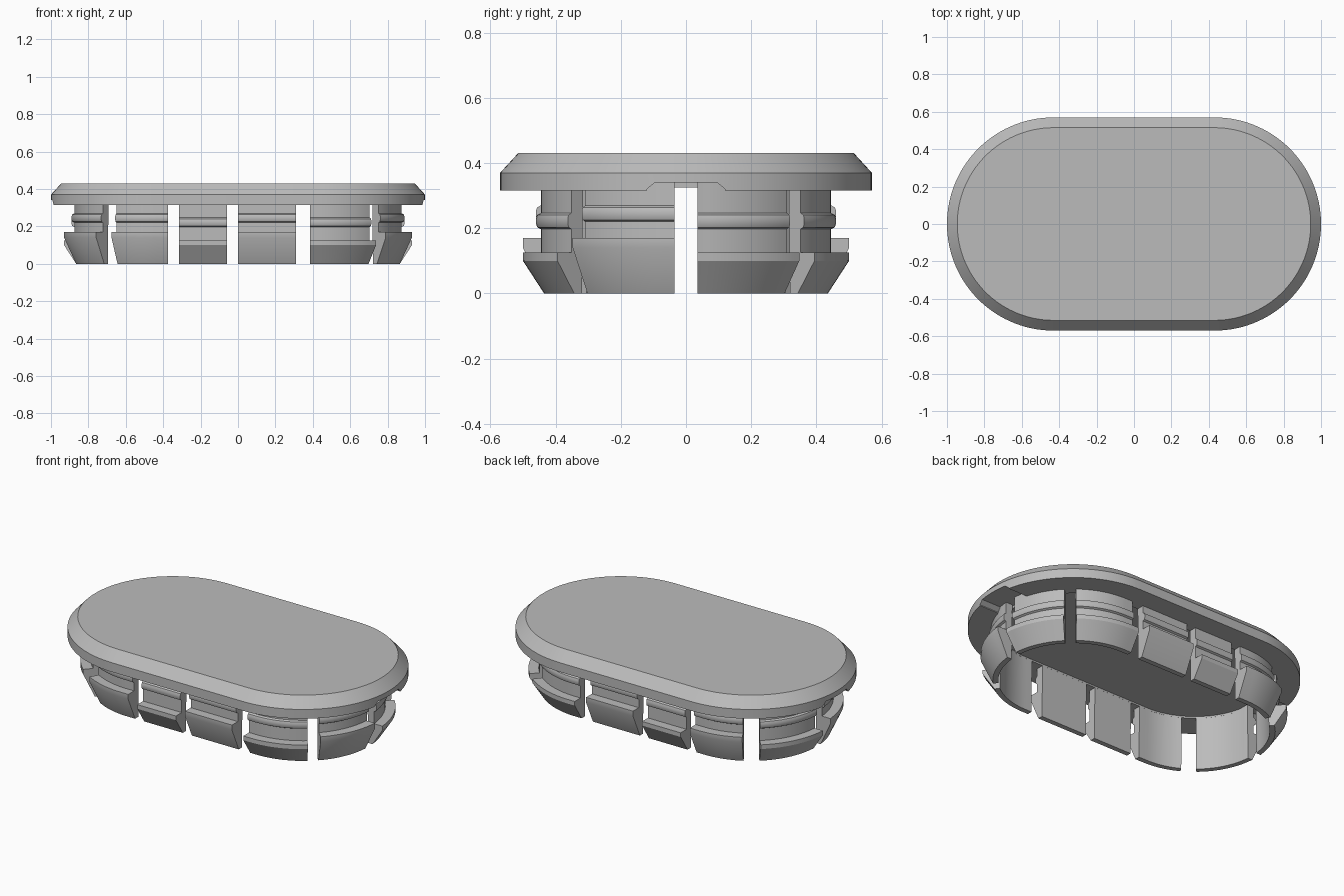
import bpy, bmesh
from math import radians, degrees, cos, sin, asin

cube = bpy.data.objects.get("Cube")
if cube:
    bpy.data.objects.remove(cube, do_unlink=True)

HALF = 0.43      # half length of the straight sides
SLOT = 0.035     # half width of the slots at the ends

grey = bpy.data.materials.new("plain_grey")
grey.use_nodes = True
colour = (0.5, 0.5, 0.5, 1)
grey.diffuse_color = colour
grey.node_tree.nodes["Principled BSDF"].inputs["Base Color"].default_value = colour


def finish(bm, name, smooth=True):
    bmesh.ops.recalc_face_normals(bm, faces=bm.faces)
    mesh = bpy.data.meshes.new(name)
    bm.to_mesh(mesh)
    bm.free()
    mesh.materials.append(grey)
    ob = bpy.data.objects.new(name, mesh)
    bpy.context.collection.objects.link(ob)
    return ob


def activate(ob):
    bpy.ops.object.select_all(action="DESELECT")
    ob.select_set(True)
    bpy.context.view_layer.objects.active = ob


def shade(ob):
    activate(ob)
    bpy.ops.object.shade_smooth_by_angle(angle=radians(25))


def arc(cx, start, end):
    """Stations (centre x, centre y, direction x, direction y) round one end."""
    n = max(2, round(abs(end - start) / 3))
    angles = [radians(start + (end - start) * i / n) for i in range(n + 1)]
    return [(cx, 0, cos(a), sin(a)) for a in angles]


def ring(bm, stations, r, z):
    return [bm.verts.new((cx + r * dx, cy + r * dy, z)) for cx, cy, dx, dy in stations]


def bridge(bm, a, b, closed):
    for i in range(len(a) if closed else len(a) - 1):
        j = (i + 1) % len(a)
        bm.faces.new((a[i], a[j], b[j], b[i]))


# Cover plate with bevelled rim and shallow recess below
oval = arc(HALF, -90, 90) + arc(-HALF, 90, 270)
bm = bmesh.new()
rings = [ring(bm, oval, r, z) for r, z in
         [(0.40, 0.325), (0.40, 0.315), (0.57, 0.315), (0.57, 0.37), (0.515, 0.43)]]
for a, b in zip(rings, rings[1:]):
    bridge(bm, a, b, True)
bm.faces.new(rings[0])
bm.faces.new(rings[-1])
cover = finish(bm, "cover_plate")

# Pry notches under both ends of the rim
for side in (-1, 1):
    bm = bmesh.new()
    outline = [(-0.12, 0.30), (0.12, 0.30), (0.12, 0.32), (0.095, 0.34),
               (-0.095, 0.34), (-0.12, 0.32)]
    inner, outer = [[bm.verts.new((side * x, y, z)) for y, z in outline] for x in (0.82, 1.1)]
    bridge(bm, inner, outer, True)
    bm.faces.new(inner)
    bm.faces.new(outer)
    cutter = finish(bm, "notch_cutter")
    cutter.hide_render = True
    activate(cover)
    cut = cover.modifiers.new("notch", "BOOLEAN")
    cut.operation = "DIFFERENCE"
    cut.solver = "EXACT"
    cut.object = cutter
    bpy.ops.object.modifier_apply(modifier=cut.name)
    bpy.data.objects.remove(cutter, do_unlink=True)
shade(cover)


def clip_profile(tall):
    """Cross-section: tapered foot, hooked lip, rounded rib, plain wall."""
    taper, lip, rib = (0.14, 0.17, 0.22) if tall else (0.10, 0.125, 0.197)
    return [(0.405, 0), (0.435, 0), (0.50, taper), (0.50, lip), (0.445, lip),
            (0.445, rib), (0.456, rib + 0.006), (0.46, rib + 0.016),
            (0.46, rib + 0.034), (0.456, rib + 0.044), (0.445, rib + 0.05),
            (0.445, 0.342), (0.40, 0.342)]


def clip(name, stations, tall, mirror):
    bm = bmesh.new()
    path = [(cx, cy * mirror, dx, dy * mirror) for cx, cy, dx, dy in stations]
    rings = [ring(bm, path, r, z) for r, z in clip_profile(tall)]
    for a, b in zip(rings, rings[1:] + rings[:1]):
        bridge(bm, a, b, False)
    bm.faces.new([r[0] for r in rings])
    bm.faces.new([r[-1] for r in rings])
    shade(finish(bm, name))


def straight(x):
    return [(x, 0, 0, -1)]


# Snap clips, laid out along the front half and mirrored to the back
tip = degrees(asin(SLOT / 0.4)) + 1
front_half = [
    ("left_corner_clip", arc(-HALF, -119.5, -90) + straight(-0.375), True, True),
    ("left_middle_clip", straight(-0.315) + straight(-0.06), False, False),
    ("right_middle_clip", straight(0) + straight(0.31), True, True),
    ("right_corner_clip", straight(0.385) + arc(HALF, -90, -52), False, False),
    ("right_end_clip", arc(HALF, -44, -tip) + [(HALF, -SLOT, 1, 0)], True, False),
    ("left_end_clip", [(-HALF, -SLOT, -1, 0)] + arc(-HALF, -180 + tip, -131), True, False),
]
for name, stations, tall_front, tall_back in front_half:
    clip("front_" + name, stations, tall_front, 1)
    clip("back_" + name, stations, tall_back, -1)
